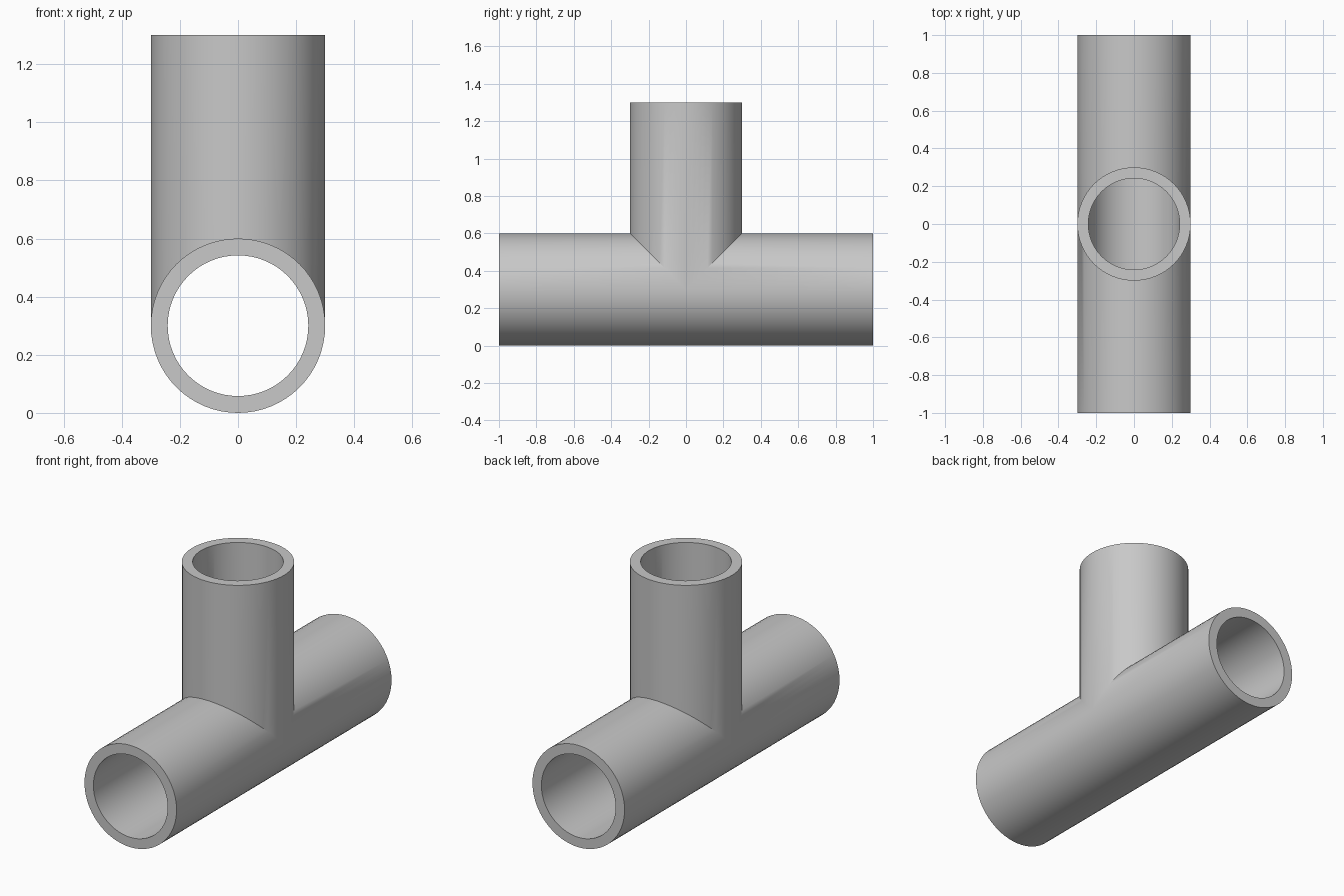
import bpy, bmesh
from math import sin, cos, pi, radians

cube = bpy.data.objects.get("Cube")
if cube:
    bpy.data.objects.remove(cube)

OUTER, BORE = 0.3, 0.242     # wall radii
AXIS = 0.3                   # height of the run's centre line
HALF_RUN, TOP = 1.0, 1.3     # run half length, top of the branch
SEGMENTS = 64


def run_point(radius, angle, y):
    return (radius * cos(angle), y, AXIS + radius * sin(angle))


def branch_point(radius, angle, z):
    return (radius * cos(angle), radius * sin(angle), z)


def add_quad(bm, *points):
    bm.faces.new([bm.verts.new(p) for p in points])


def add_run_strip(bm, a, b, side):
    """One lengthwise strip of the run, from the open end to the mitre."""
    for r in (OUTER, BORE):
        add_quad(bm,
                 run_point(r, a, side * HALF_RUN), run_point(r, b, side * HALF_RUN),
                 run_point(r, b, side * r * max(sin(b), 0)),
                 run_point(r, a, side * r * max(sin(a), 0)))
    add_quad(bm, *[run_point(r, t, side * HALF_RUN)
                   for r, t in ((OUTER, a), (OUTER, b), (BORE, b), (BORE, a))])


def add_branch_strip(bm, a, b):
    """One upright strip of the branch, from the mitre to the rim."""
    for r in (OUTER, BORE):
        add_quad(bm,
                 branch_point(r, a, AXIS + r * abs(sin(a))),
                 branch_point(r, b, AXIS + r * abs(sin(b))),
                 branch_point(r, b, TOP), branch_point(r, a, TOP))
    add_quad(bm, *[branch_point(r, t, TOP)
                   for r, t in ((OUTER, a), (OUTER, b), (BORE, b), (BORE, a))])


# Hollow tee: run and branch share the mitre seam
bm = bmesh.new()
for i in range(SEGMENTS):
    a, b = 2 * pi * i / SEGMENTS, 2 * pi * (i + 1) / SEGMENTS
    for side in (-1, 1):
        add_run_strip(bm, a, b, side)
    add_branch_strip(bm, a, b)
bmesh.ops.remove_doubles(bm, verts=bm.verts, dist=1e-5)
bmesh.ops.recalc_face_normals(bm, faces=bm.faces)
mesh = bpy.data.meshes.new("pipe_tee")
bm.to_mesh(mesh)
bm.free()
tee = bpy.data.objects.new("pipe_tee", mesh)
bpy.context.collection.objects.link(tee)

# Plain grey finish
grey = bpy.data.materials.new("light_grey")
grey.use_nodes = True
colour = (0.58, 0.58, 0.58, 1)
grey.diffuse_color = colour
grey.node_tree.nodes["Principled BSDF"].inputs["Base Color"].default_value = colour
mesh.materials.append(grey)

# Smooth walls, sharp rims and seam
bpy.ops.object.select_all(action="DESELECT")
tee.select_set(True)
bpy.context.view_layer.objects.active = tee
bpy.ops.object.shade_smooth_by_angle(angle=radians(30))
